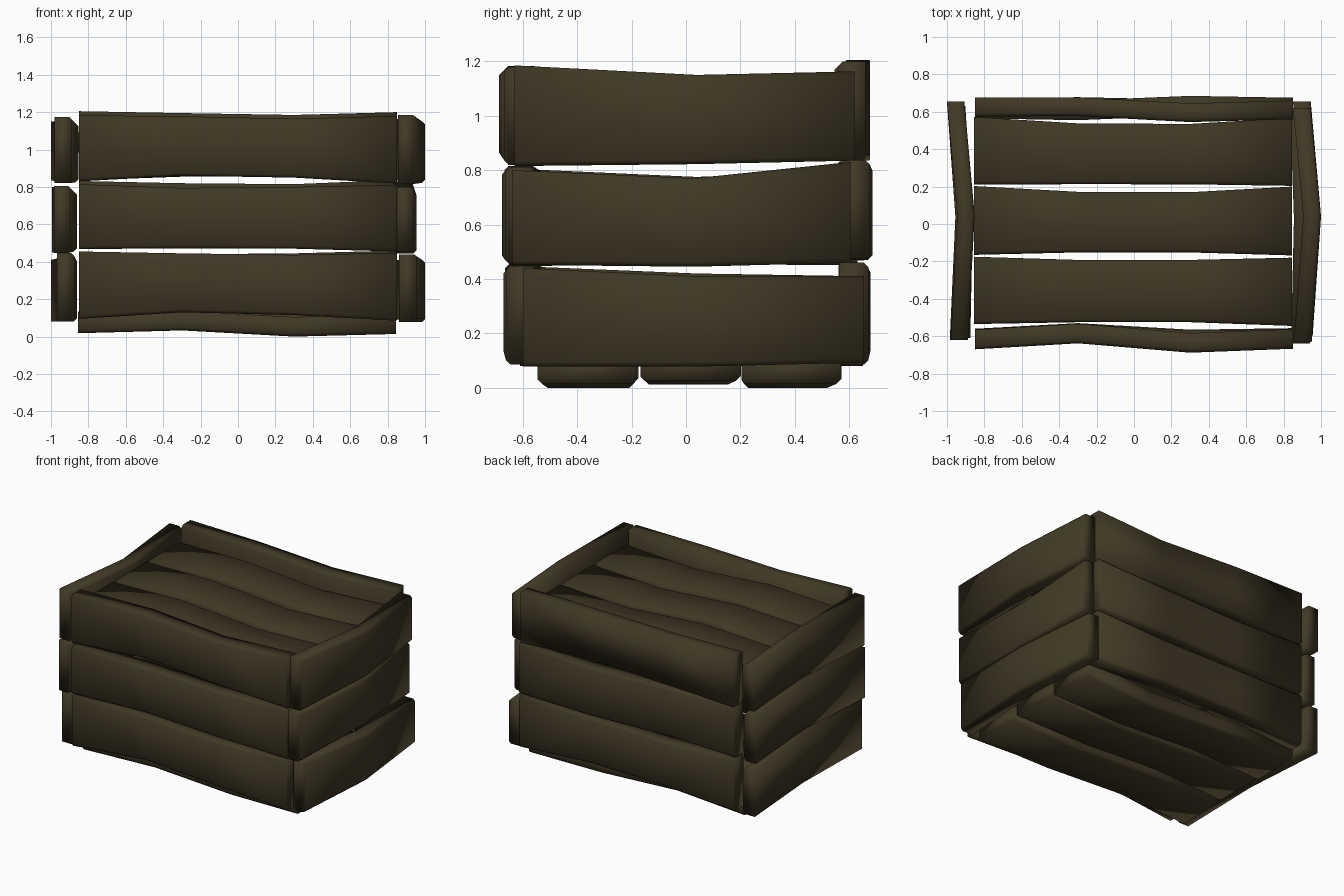
import bpy, bmesh

if "Cube" in bpy.data.objects:
    bpy.data.objects.remove(bpy.data.objects["Cube"])

wood = bpy.data.materials.new("dark_brown_wood")
wood.diffuse_color = (0.051, 0.040, 0.018, 1)
wood.use_nodes = True
wood.node_tree.nodes["Principled BSDF"].inputs["Base Color"].default_value = wood.diffuse_color


def plank(name, side, stations, thick=0.105, c=0.016, chamfer_inside=False):
    """Warped board. Each station: (position along, outer surface, low edge, high edge).
    side picks which wall of the crate the board belongs to."""
    sign = 1 if side in ("back", "right", "lid") else -1
    bm = bmesh.new()
    rings = []
    for a, outer, lo, hi in stations:
        flat, cut = outer - sign * thick, outer
        s = sign
        if chamfer_inside:
            flat, cut, s = cut, flat, -sign
        # board section with two chamfered edges
        section = [(flat, lo), (flat, hi), (cut - s * c, hi), (cut, hi - c),
                   (cut, lo + c), (cut - s * c, lo)]
        ring = []
        for d, w in section:
            if side in ("front", "back"):
                co = (a, d, w)
            elif side in ("left", "right"):
                co = (d, a, w)
            else:
                co = (a, w, d)
            ring.append(bm.verts.new(co))
        rings.append(ring)
    n = len(rings[0])
    for r0, r1 in zip(rings, rings[1:]):
        for i in range(n):
            j = (i + 1) % n
            bm.faces.new((r0[i], r0[j], r1[j], r1[i]))
    bm.faces.new(rings[0])
    bm.faces.new(rings[-1])
    bmesh.ops.recalc_face_normals(bm, faces=bm.faces[:])
    for f in bm.faces:
        f.smooth = True
    me = bpy.data.meshes.new(name)
    bm.to_mesh(me)
    bm.free()
    me.materials.append(wood)
    ob = bpy.data.objects.new(name, me)
    bpy.context.collection.objects.link(ob)


X = (-0.85, -0.3, 0.3, 0.85)


def long_plank(name, side, depths, lows, highs, xs=X, **kw):
    plank(name, side, list(zip(xs, depths, lows, highs)), **kw)


# front boards, bottom to top
front_bend = (-0.668, -0.638, -0.676, -0.666)
long_plank("front_board_low", "front", (-.665, -.635, -.67, -.662), (.095, .13, .115, .085), (.455, .445, .437, .448))
long_plank("front_board_mid", "front", front_bend, (.468, .472, .47, .455), (.815, .795, .80, .812))
long_plank("front_board_top", "front", (-.67, -.638, -.688, -.667),
           (.83, .86, .85, .818), (1.183, 1.178, 1.165, 1.18))

# back boards
long_plank("back_board_low", "back", (.67, .678, .665, .67), (.085, .12, .12, .09), (.455, .44, .445, .46))
long_plank("back_board_mid", "back", (.67, .66, .685, .675), (.468, .475, .47, .475), (.832, .82, .815, .838))
long_plank("back_board_top", "back", (.675, .677, .645, .66), (.835, .855, .86, .84),
           (1.205, 1.195, 1.185, 1.2), thick=.1, chamfer_inside=True)

# right boards
plank("right_board_low", "right", [(-.6, .955, .078, .44), (.04, 1.0, .078, .41), (.655, .945, .092, .41)], .095)
plank("right_board_mid", "right", [(-.64, .94, .452, .80), (.03, .955, .445, .77), (.605, .935, .46, .83)], .1)
plank("right_board_top", "right", [(-.63, .95, .815, 1.185), (.04, 1.0, .822, 1.15), (.62, .945, .835, 1.163)], .095)

# left boards
for name, st in (
        ("low", [(-.61, -.968, .08, .447), (.04, -.955, .08, .42), (.65, -1.0, .08, .41)]),
        ("mid", [(-.62, -.985, .447, .805), (.04, -.955, .455, .775), (.63, -.995, .45, .80)]),
        ("top", [(-.62, -.98, .82, 1.175), (.05, -.945, .825, 1.14), (.655, -1.0, .835, 1.15)])):
    plank("left_board_" + name, "left", st, .093, chamfer_inside=True)

# bottom slats, and matching slats set just below the rim
xb = (-0.855, -0.3, 0.3, 0.845)
slats = {
    "back": ((.21, .213, .212, .204), (.572, .538, .535, .568)),
    "middle": ((-.165, -.152, -.152, -.168), (.203, .172, .17, .2)),
    "front": ((-.535, -.525, -.525, -.545), (-.175, -.192, -.192, -.18)),
}
for key, (lo, hi) in slats.items():
    lift = 0.012 if key == "middle" else 0
    long_plank("bottom_slat_" + key, "bottom", [z + lift for z in (.018, .033, 0, .014)], lo, hi, xb)
    long_plank("lid_slat_" + key, "lid", (1.09, 1.115, 1.07, 1.085), lo, hi, xb)
